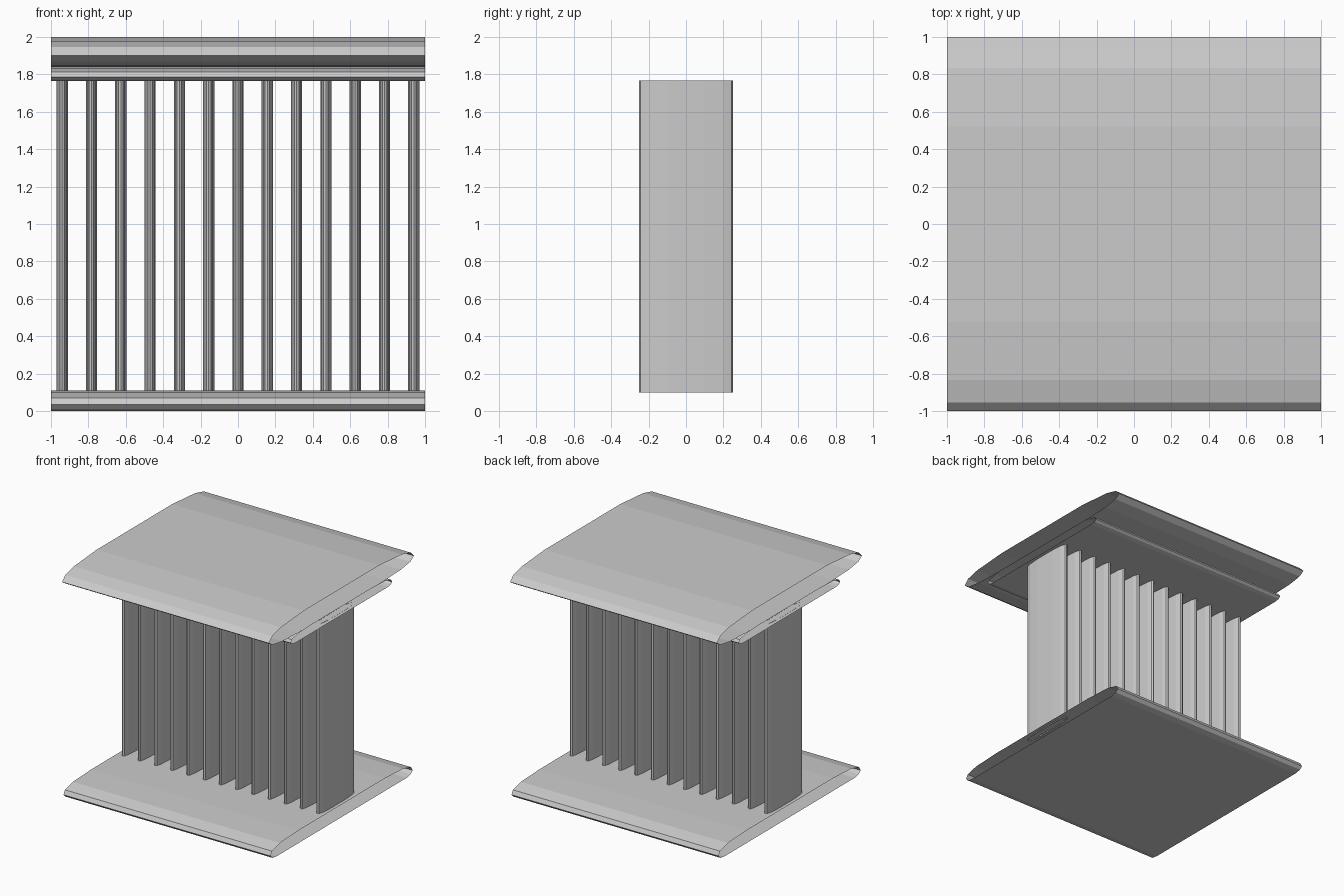
import bpy

if "Cube" in bpy.data.objects:
    bpy.data.objects.remove(bpy.data.objects["Cube"])

def make(name, verts, faces):
    me = bpy.data.meshes.new(name)
    me.from_pydata(verts, [], faces)
    me.update()
    ob = bpy.data.objects.new(name, me)
    bpy.context.collection.objects.link(ob)
    return ob

def bridge(n):
    # quads joining two open rings of n points
    return [(i, (i + 1) % n, n + (i + 1) % n, n + i) for i in range(n)]

def rail(name, half):
    # half profile (y, z) from bottom to top, mirrored in y, swept along x with open ends
    ring = half + [(-y, z) for y, z in reversed(half)]
    verts = [(x, y, z) for x in (1, -1) for y, z in ring]
    return make(name, verts, bridge(len(ring)))

# bottom rail
rail("bottom_rail", [(0.90, 0.0), (0.955, 0.01), (0.98, 0.035), (0.96, 0.07),
                     (0.85, 0.098), (0.60, 0.11)])
# narrow rail under the handrail
rail("under_rail", [(0.64, 1.765), (0.68, 1.772), (0.70, 1.787), (0.685, 1.812),
                    (0.60, 1.832), (0.42, 1.84)])
# broad rounded handrail
rail("handrail", [(0.60, 1.84), (0.82, 1.848), (0.95, 1.868), (1.0, 1.90),
                  (0.955, 1.945), (0.835, 1.975), (0.52, 2.0)])

# flat lens-shaped balusters
quarter = [(0.012, 0.243), (0.023, 0.20), (0.03, 0.10)]
side = quarter + [(x, -y) for x, y in reversed(quarter)]
lens = [(0, 0.25)] + side + [(0, -0.25)] + [(-x, y) for x, y in reversed(side)]
lens.reverse()
for i in range(-6, 7):
    verts = [(x + i * 0.1567, y, z) for z in (0.10, 1.766) for x, y in lens]
    make("baluster", verts, bridge(len(lens)))
